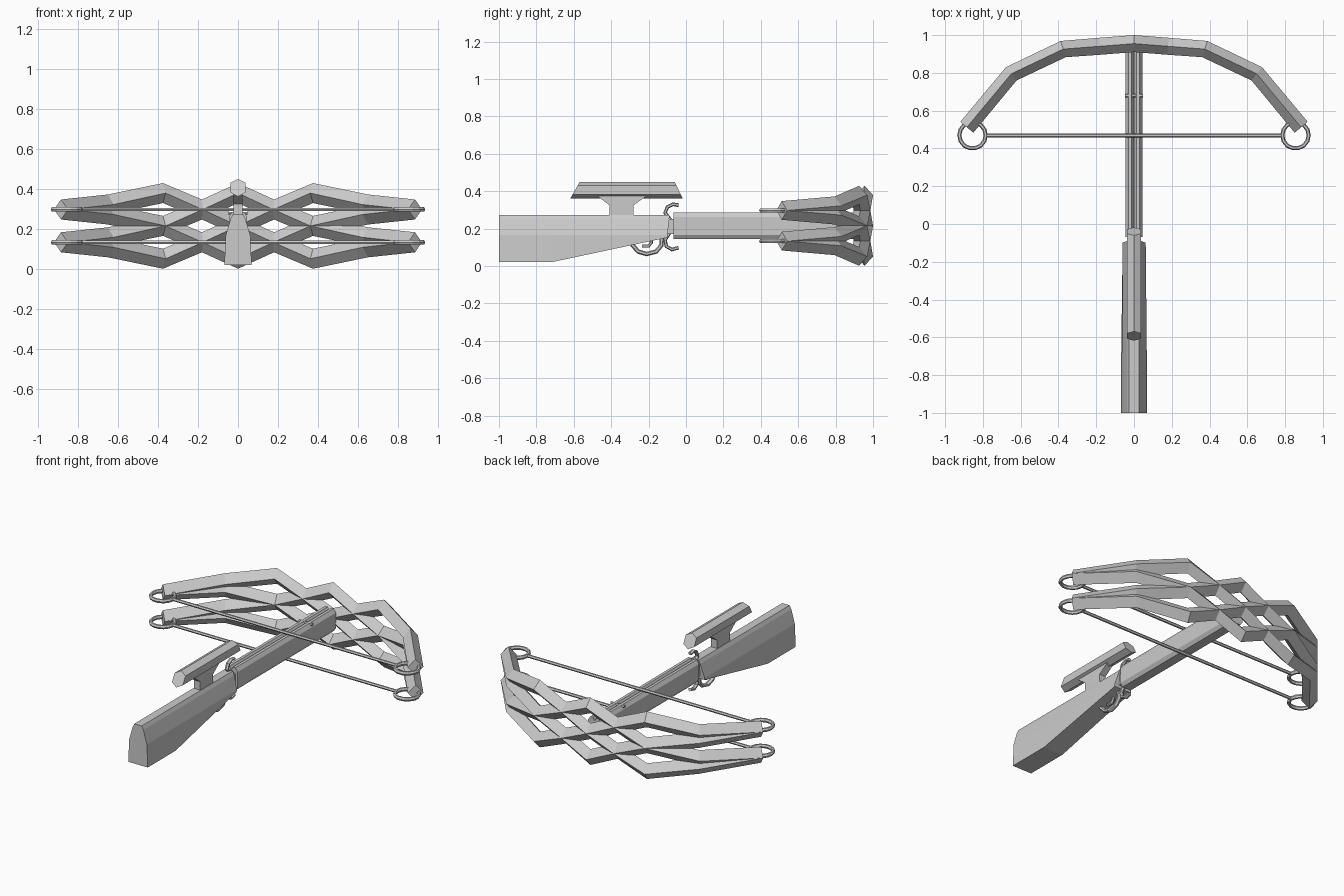
import bpy, bmesh, math
from mathutils import Vector

if "Cube" in bpy.data.objects:
    bpy.data.objects.remove(bpy.data.objects["Cube"])

grey = bpy.data.materials.new("grey")
grey.diffuse_color = (0.6, 0.6, 0.6, 1)
grey.use_nodes = True
grey.node_tree.nodes["Principled BSDF"].inputs["Base Color"].default_value = grey.diffuse_color


def finish(name, bm):
    bmesh.ops.recalc_face_normals(bm, faces=bm.faces)
    me = bpy.data.meshes.new(name)
    bm.to_mesh(me)
    bm.free()
    me.materials.append(grey)
    ob = bpy.data.objects.new(name, me)
    bpy.context.collection.objects.link(ob)
    return ob


def loft(name, rings, closed=False):
    """Skin a list of equal-length vertex rings, capping open ends."""
    bm = bmesh.new()
    vs = [[bm.verts.new(p) for p in r] for r in rings]
    n = len(vs[0])
    for i in range(len(vs) if closed else len(vs) - 1):
        a, b = vs[i], vs[(i + 1) % len(vs)]
        for j in range(n):
            k = (j + 1) % n
            bm.faces.new((a[j], a[k], b[k], b[j]))
    if not closed:
        bm.faces.new(vs[0])
        bm.faces.new(vs[-1])
    return finish(name, bm)


def rod(name, path, ref, ru, rv, sides=6, closed=False):
    """Sweep a polygon along a path; ref is the fixed 'up' of the section."""
    pts, ref, rings = [Vector(p) for p in path], Vector(ref), []
    n = len(pts)
    for i, p in enumerate(pts):
        a = pts[(i - 1) % n] if closed else pts[max(i - 1, 0)]
        b = pts[(i + 1) % n] if closed else pts[min(i + 1, n - 1)]
        u = (b - a).cross(ref).normalized()
        rings.append([p + u * ru * math.cos(t) + ref * rv * math.sin(t)
                      for t in (2 * math.pi * k / sides for k in range(sides))])
    return loft(name, rings, closed)


def mirrored(half):
    return half + [(-x, z) for x, z in reversed(half) if x != 0]


# Bow lattice: two zigzag strands per level, diamond section
for level, z0 in (("upper", 0.297), ("lower", 0.133)):
    for s in (1, -1):
        half = [(0.885, 0.512, 0), (0.65, 0.795, 0.025), (0.375, 0.926, 0.082),
                (0.18, 0.941, 0)]
        right = [(x, y, z0 + s * h) for x, y, h in half]
        path = [(-x, y, z) for x, y, z in right] + [(0, 0.955, z0 + s * 0.082)] + right[::-1]
        rod(f"{level}_limb_{'rising' if s > 0 else 'falling'}", path, (0, 0, 1),
            0.045, 0.05, 4)
    # Tip rings and string
    for side in (-1, 1):
        circle = [(side * 0.855 + 0.07 * math.cos(t), 0.47 + 0.07 * math.sin(t), z0)
                  for t in (2 * math.pi * k / 14 for k in range(14))]
        rod(f"{level}_tip_ring", circle, (0, 0, 1), 0.011, 0.013, 6, True)
    rod(f"{level}_string", [(-0.785, 0.468, z0), (0.785, 0.468, z0)], (0, 0, 1), 0.01, 0.01)

# Barrel with a bolt groove along the top
barrel = mirrored([(0.03, 0.143), (0.045, 0.165), (0.045, 0.262), (0.03, 0.285),
                   (0.012, 0.285), (0, 0.265)])
loft("barrel", [[(x, y, z) for x, z in barrel] for y in (-0.068, 0.915)])
rod("barrel_band", [(-0.048, 0.68, 0.277), (0.048, 0.68, 0.277)], (0, 0, 1), 0.009, 0.009)

# Stock: deep butt tapering up to the front
rings = []
for y, zb, wb in ((-1, 0.02, 0.068), (-0.72, 0.02, 0.068), (-0.1, 0.152, 0.06)):
    prof = mirrored([(wb, zb), (0.062, max(0.165, zb + 0.01)), (0.037, 0.25), (0.026, 0.272)])
    rings.append([(x, y + (0.1 * (z - 0.152) if y > -0.2 else 0), z) for x, z in prof])
loft("stock", rings)
loft("stock_joint", [[(x, y, z) for x, z in ((-0.03, 0.17), (0.03, 0.17), (0.03, 0.25),
                                             (-0.03, 0.25))] for y in (-0.12, -0.05)])

# Sight tube: hexagon with slanted ends
hexa = mirrored([(0, 0.45), (0.038, 0.43), (0.038, 0.382), (0, 0.362)])
loft("sight", [[(x, y + k * (0.45 - z), z) for x, z in hexa]
               for y, k in ((-0.568, -0.57), (-0.06, 0.47))])

# Sight mount flaring toward the tube
mount = [(-0.41, 0.255), (-0.28, 0.255), (-0.28, 0.325), (-0.21, 0.375), (-0.475, 0.375),
         (-0.41, 0.325)]
loft("sight_mount", [[(x, y, z) for y, z in mount] for x in (-0.022, 0.022)])

# Trigger guard, trigger and string catch: bent rods in the centre plane
for name, path, r in (
    ("trigger_guard", [(-0.29, 0.15), (-0.285, 0.11), (-0.255, 0.077), (-0.21, 0.064),
                       (-0.16, 0.077), (-0.132, 0.11), (-0.128, 0.16)], 0.012),
    ("trigger", [(-0.19, 0.16), (-0.185, 0.125), (-0.2, 0.107), (-0.235, 0.107)], 0.009),
    ("string_catch", [(-0.04, 0.325), (-0.07, 0.33), (-0.1, 0.315), (-0.112, 0.285),
                      (-0.085, 0.25), (-0.085, 0.18), (-0.112, 0.14), (-0.105, 0.105),
                      (-0.075, 0.088), (-0.04, 0.098)], 0.01)):
    rod(name, [(0, y, z) for y, z in path], (1, 0, 0), r, r * 1.3)
